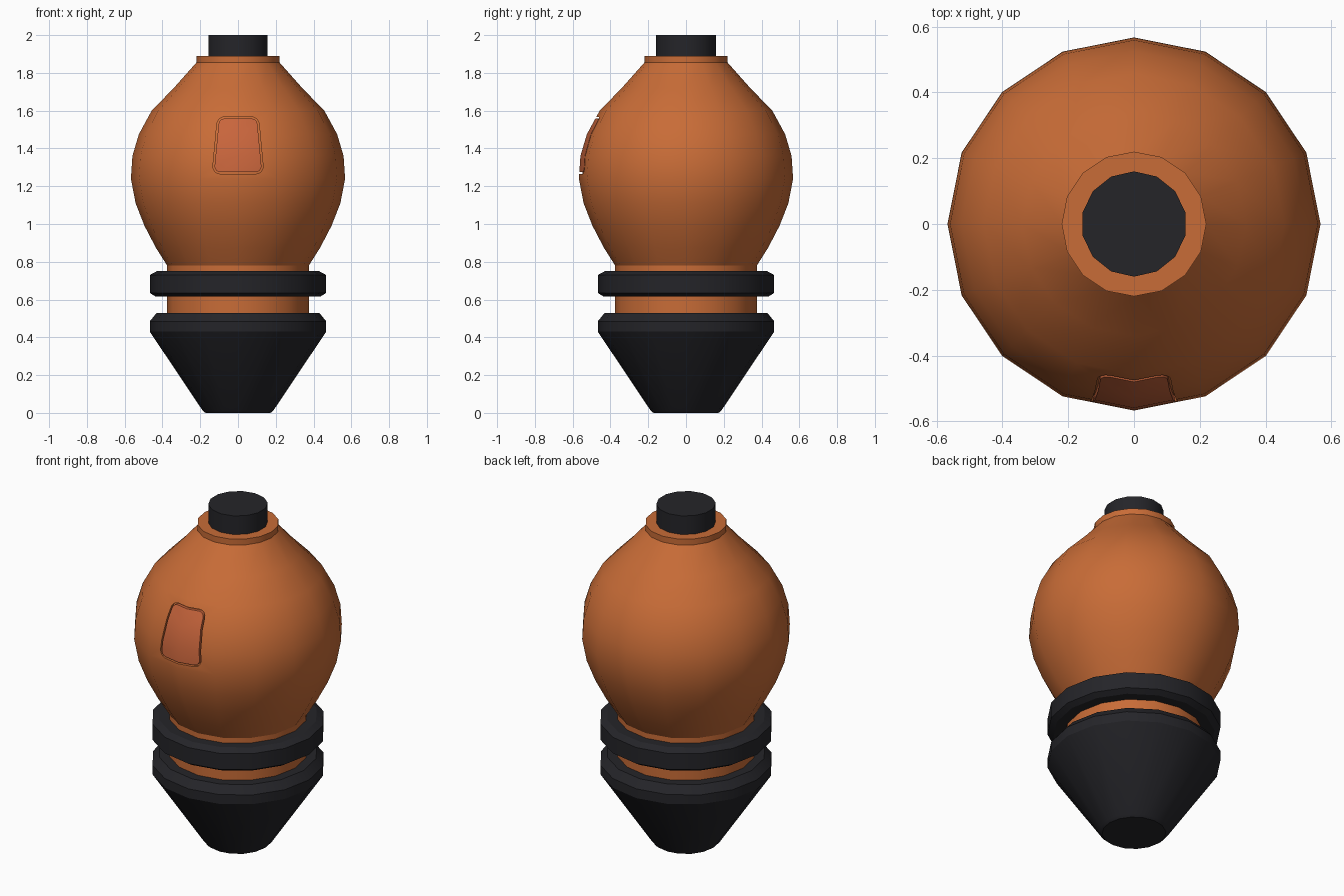
import bpy, bmesh, math

if "Cube" in bpy.data.objects:
    bpy.data.objects.remove(bpy.data.objects["Cube"])

def material(name, rgb):
    m = bpy.data.materials.new(name)
    m.diffuse_color = (*rgb, 1)
    m.use_nodes = True
    m.node_tree.nodes["Principled BSDF"].inputs["Base Color"].default_value = m.diffuse_color
    return m

ORANGE = material("orange", (0.58, 0.15, 0.038))
RED = material("panel_orange", (0.58, 0.13, 0.045))
BLACK = material("black", (0.018, 0.018, 0.022))

def finish(bm, name, mat):
    bmesh.ops.recalc_face_normals(bm, faces=bm.faces)
    me = bpy.data.meshes.new(name)
    bm.to_mesh(me)
    bm.free()
    ob = bpy.data.objects.new(name, me)
    bpy.context.collection.objects.link(ob)
    if mat:
        me.materials.append(mat)
    return ob

def smooth(ob, angle=28):
    bpy.ops.object.select_all(action='DESELECT')
    ob.select_set(True)
    bpy.context.view_layer.objects.active = ob
    bpy.ops.object.shade_smooth_by_angle(angle=math.radians(angle))

def lathe(name, profile, mat, sides=16, start=-math.pi / 2):
    """Closed turned solid from (radius, height) points."""
    bm = bmesh.new()
    rings = [[bm.verts.new((r * math.cos(start + math.tau * i / sides),
                            r * math.sin(start + math.tau * i / sides), z))
              for i in range(sides)] for r, z in profile]
    for a, b in zip(rings, rings[1:]):
        for i in range(sides):
            j = (i + 1) % sides
            bm.faces.new((a[i], a[j], b[j], b[i]))
    bm.faces.new(rings[0])
    bm.faces.new(rings[-1])
    return finish(bm, name, mat)

def hatch_prism(name, grow):
    """Rounded, upward-tapering prism running along y."""
    bm = bmesh.new()
    rad, pts = 0.04 + grow, []
    for cx, cz, a0 in ((0.093, 1.305, -90), (0.072, 1.527, 0),
                       (-0.072, 1.527, 90), (-0.093, 1.305, 180)):
        for k in range(5):
            a = math.radians(a0 + 22.5 * k)
            pts.append((cx + rad * math.cos(a), cz + rad * math.sin(a)))
    front = [bm.verts.new((x, -0.8, z)) for x, z in pts]
    back = [bm.verts.new((x, -0.4, z)) for x, z in pts]
    bm.faces.new(front)
    bm.faces.new(back)
    for i in range(len(pts)):
        j = (i + 1) % len(pts)
        bm.faces.new((front[i], front[j], back[j], back[i]))
    return finish(bm, name, None)

def cut(ob, tool, operation):
    """Apply a boolean straight into the mesh."""
    mod = ob.modifiers.new("cut", 'BOOLEAN')
    mod.object, mod.operation, mod.solver = tool, operation, 'EXACT'
    dg = bpy.context.evaluated_depsgraph_get()
    me = bpy.data.meshes.new_from_object(ob.evaluated_get(dg))
    ob.modifiers.clear()
    mat = ob.data.materials[0]
    ob.data = me
    me.materials.clear()
    me.materials.append(mat)

# Bulbous body with neck below and collar on top
BODY = [(0.375, 0.50), (0.375, 0.78), (0.435, 0.875), (0.495, 0.99), (0.542, 1.11),
        (0.567, 1.24), (0.559, 1.36), (0.525, 1.475), (0.457, 1.60),
        (0.34, 1.72), (0.22, 1.855), (0.22, 1.89)]
body = lathe("body", BODY, ORANGE)
panel = lathe("hatch_panel", BODY, RED)
floor = lathe("hatch_groove_floor", [(r - 0.018, z) for r, z in BODY], ORANGE)

# Front hatch: opening, recessed floor and flush panel
opening = hatch_prism("opening_cutter", 0.0)
inner = hatch_prism("panel_cutter", -0.009)
cut(body, opening, 'DIFFERENCE')
cut(floor, opening, 'INTERSECT')
cut(panel, inner, 'INTERSECT')
for helper in (opening, inner):
    bpy.data.objects.remove(helper)
for ob in (body, panel, floor):
    smooth(ob)

# Top plug
smooth(lathe("top_plug", [(0.16, 1.86), (0.16, 2.0)], BLACK, sides=14))

# Neck ring
smooth(lathe("neck_ring", [(0.36, 0.615), (0.435, 0.615), (0.467, 0.635),
                           (0.467, 0.73), (0.43, 0.75), (0.36, 0.75)], BLACK))

# Tapered base
smooth(lathe("base_cone", [(0.172, 0.0), (0.187, 0.012), (0.467, 0.43),
                           (0.467, 0.485), (0.43, 0.53), (0.36, 0.53)], BLACK))
